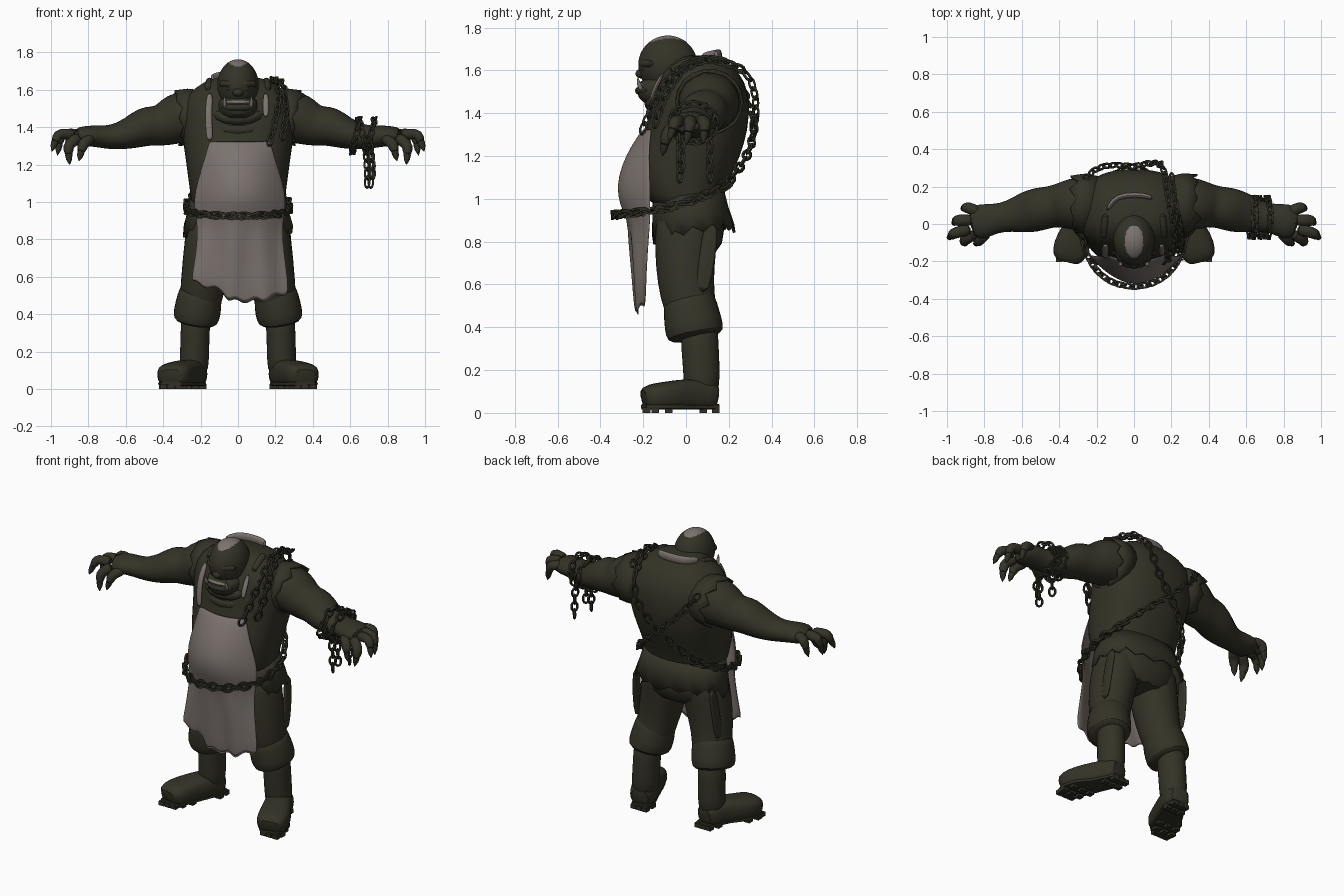
import bpy, bmesh, math, random
from mathutils import Vector

random.seed(4)
default = bpy.data.objects.get("Cube")
if default:
    bpy.data.objects.remove(default)


def material(name, colour):
    mat = bpy.data.materials.new(name)
    mat.use_nodes = True
    mat.diffuse_color = (*colour, 1)
    mat.node_tree.nodes["Principled BSDF"].inputs["Base Color"].default_value = (*colour, 1)
    return mat


OLIVE = material("dark_olive", (.034, .033, .02))
IRON = material("dark_iron", (.029, .029, .019))
CLOTH = material("grey_linen", (.2, .17, .155))


def finish(name, bm, mat, subsurf=0, thick=0, angle=50):
    bmesh.ops.recalc_face_normals(bm, faces=bm.faces)
    mesh = bpy.data.meshes.new(name)
    bm.to_mesh(mesh)
    bm.free()
    mesh.materials.append(mat)
    obj = bpy.data.objects.new(name, mesh)
    bpy.context.collection.objects.link(obj)
    if thick:
        obj.modifiers.new("thickness", "SOLIDIFY").thickness = thick
    if subsurf:
        obj.modifiers.new("smooth", "SUBSURF").levels = subsurf
        obj.modifiers["smooth"].render_levels = subsurf
    bpy.ops.object.select_all(action="DESELECT")
    obj.select_set(True)
    bpy.context.view_layer.objects.active = obj
    bpy.ops.object.shade_smooth_by_angle(angle=math.radians(angle))
    return obj


def power(value, p):
    return math.copysign(abs(value) ** (2 / p), value)


def tube(name, rings, mat=OLIVE, n=16, p=2, straight=False, jag=0, subsurf=1):
    """Loft of (x, y, z, side radius, other radius); jag leaves a torn open end."""
    bm = bmesh.new()
    centres = [Vector(r[:3]) for r in rings]
    axis = (centres[-1] - centres[0]).normalized()
    ref = Vector((0, 1, 0)) if abs(axis.z) > .75 else Vector((0, 0, 1))
    loops = []
    for i, r in enumerate(rings):
        t = axis if straight else (centres[min(i + 1, len(rings) - 1)] - centres[max(i - 1, 0)]).normalized()
        side = t.cross(ref).normalized()
        up = side.cross(t)
        loop = []
        for k in range(n):
            a = math.tau * k / n
            co = centres[i] + side * r[3] * power(math.cos(a), p) + up * r[4] * power(math.sin(a), p)
            if jag and i == len(rings) - 1:
                co += t * jag * ((k % 2) * 1.2 - .6 + random.uniform(-.6, .6))
            loop.append(bm.verts.new(co))
        loops.append(loop)
    for low, high in zip(loops, loops[1:]):
        for k in range(n):
            bm.faces.new((low[k], low[(k + 1) % n], high[(k + 1) % n], high[k]))
    if not jag:
        bm.faces.new(loops[0])
        bm.faces.new(loops[-1])
    return finish(name, bm, mat, 0 if jag else subsurf, .012 if jag else 0)


def ball(name, centre, size, mat=OLIVE, segments=16):
    bm = bmesh.new()
    bmesh.ops.create_uvsphere(bm, u_segments=segments, v_segments=segments * 3 // 4, radius=1)
    for v in bm.verts:
        v.co = Vector(centre) + v.co * Vector(size)
    return finish(name, bm, mat)


def chain(name, path, closed=False, pitch=.046):
    """Interlocked links spaced along a smoothed path."""
    pts = [Vector(q) for q in path]
    for _ in range(3):
        fine = [] if closed else [pts[0]]
        for a, b in zip(pts, pts[1:] + (pts[:1] if closed else [])):
            fine += [a.lerp(b, .25), a.lerp(b, .75)]
        pts = fine if closed else fine + [pts[-1]]
    if closed:
        pts.append(pts[0])
    bm = bmesh.new()
    travelled, due, count = 0, 0, 0
    for a, b in zip(pts, pts[1:]):
        t = (b - a).normalized()
        ref = Vector((0, 0, 1)) if abs(t.z) < .8 else Vector((1, 0, 0))
        u = t.cross(ref).normalized()
        w = t.cross(u)
        while due <= travelled + (b - a).length:
            flat, normal = (u + w, u - w) if count % 2 else (u - w, u + w)
            flat, normal = flat.normalized(), normal.normalized()
            centre = a + t * (due - travelled)
            grid = []
            for k in range(10):
                ang = math.tau * k / 10
                out = t * math.cos(ang) + flat * math.sin(ang)
                mid = centre + t * .03 * math.cos(ang) + flat * .018 * math.sin(ang)
                grid.append([bm.verts.new(mid + .0075 * d) for d in (out, normal, -out, -normal)])
            for k in range(10):
                for j in range(4):
                    m, q = (k + 1) % 10, (j + 1) % 4
                    bm.faces.new((grid[k][j], grid[m][j], grid[m][q], grid[k][q]))
            due += pitch
            count += 1
        travelled += (b - a).length
    finish(name, bm, IRON, angle=30)


# Torso with hunched back, and the torn shirt hem
torso = [(.94, 0, .25, .16), (1.0, -.01, .25, .18), (1.1, -.02, .265, .22), (1.22, .02, .28, .235),
         (1.35, .06, .3, .235), (1.48, .07, .31, .23), (1.57, .08, .28, .2), (1.64, .08, .19, .14),
         (1.67, .08, .1, .08)]
tube("torso", [(0, y, z, rx, ry) for z, y, rx, ry in torso], n=24, p=2.4, straight=True)
hem = [(1.02, .01, .255, .17), (.94, .02, .275, .18), (.845, .035, .295, .195)]
tube("shirt_hem", [(0, y, z, rx, ry) for z, y, rx, ry in hem], n=30, p=2.3, straight=True, jag=.03)
tube("hips", [(0, .01, .98, .24, .16), (0, .02, .85, .26, .17), (0, .02, .72, .2, .14)], p=2.3)

# Head, face and throat
skull = ball("skull", (0, -.085, 1.625), (.11, .138, .138), segments=72)
skull.data.materials.append(CLOTH)
for face in skull.data.polygons:
    c = face.center
    if c.z > 1.7 and (c.x / .05) ** 2 + ((c.y + .093) / .087) ** 2 < 1:
        face.material_index = 1
tube("neck", [(0, .06, 1.5, .14, .11), (0, -.02, 1.56, .1, .09), (0, -.06, 1.62, .08, .08)])
tube("jaw", [(0, -.11, 1.43, .06, .06), (0, -.13, 1.47, .1, .1), (0, -.125, 1.52, .11, .11),
             (0, -.11, 1.57, .1, .1)], p=2.4, straight=True)
tube("lower_lip", [(-.09, -.17, 1.51, .02, .018), (-.05, -.222, 1.505, .022, .02),
                   (.05, -.222, 1.505, .022, .02), (.09, -.17, 1.51, .02, .018)], n=8)
ball("teeth", (0, -.195, 1.533), (.07, .032, .014), CLOTH)
ball("nose", (0, -.21, 1.585), (.03, .026, .022))
tube("brow", [(-.1, -.15, 1.63, .02, .02), (-.05, -.2, 1.635, .022, .022), (0, -.207, 1.625, .02, .018),
              (.05, -.2, 1.635, .022, .022), (.1, -.15, 1.63, .02, .02)], n=8)
for i, z in enumerate((1.38, 1.44)):
    y = -.15 - i * .01
    tube("throat_fold", [(-.13, y + .05, z + .04, .03, .03), (-.08, y, z, .04, .035),
                         (.08, y, z, .04, .035), (.13, y + .05, z + .04, .03, .03)], n=10)

# Apron sheet: belly bulge above the belt, ragged edge below
bm = bmesh.new()
rows = [(1.33, -.2, -.165, .165), (1.25, -.255, -.175, .185), (1.16, -.3, -.175, .215), (1.06, -.325, -.17, .245),
        (.97, -.31, -.17, .25), (.91, -.275, -.17, .235), (.8, -.265, -.185, .23), (.66, -.25, -.195, .25),
        (.46, -.235, -.2, .265)]
cols = 24
sheet = []
for z, mid, edge, half in rows:
    line = []
    for k in range(cols + 1):
        s = 2 * k / cols - 1
        lift = 0
        if z < .6:
            lift = .09 * max(0, abs(s - .15) - .3) + .035 * (s < -.3) + .014 * math.sin(k * 1.3)
        ripple = .008 * math.sin(s * 9) * (z < .85)
        line.append(bm.verts.new((s * half + .01, mid + (edge - mid) * s * s + ripple, z + lift)))
    sheet.append(line)
for a, b in zip(sheet, sheet[1:]):
    for k in range(cols):
        bm.faces.new((a[k], a[k + 1], b[k + 1], b[k]))
finish("apron", bm, CLOTH, subsurf=1, thick=.01)

# Collar band of the apron at the nape, and the strap on the right of the chest
tube("nape_collar", [(-.145, .07, 1.662, .014, .022), (-.11, .13, 1.67, .014, .028), (-.06, .155, 1.672, .016, .03),
                     (.06, .155, 1.672, .016, .03), (.1, .135, 1.67, .014, .028)], mat=CLOTH, n=8)
tube("right_apron_strap", [(-.15, -.178, 1.32, .02, .008), (-.157, -.17, 1.42, .02, .008),
                           (-.157, -.155, 1.5, .02, .01), (-.15, -.105, 1.59, .018, .012)], mat=CLOTH, n=8)
tube("left_apron_strap", [(.148, -.165, 1.45, .014, .008), (.15, -.155, 1.5, .018, .01),
                          (.148, -.105, 1.59, .016, .012)], mat=CLOTH, n=8)

for s, side in ((1, "left"), (-1, "right")):
    def limb(part, rings, **options):
        return tube(side + "_" + part, [(s * r[0], *r[1:]) for r in rings], **options)

    # Shirt collar roll, tusks, eyes and ears
    limb("collar_roll", [(.16, -.08, 1.585, .022, .025), (.155, -.01, 1.635, .024, .025),
                         (.15, .06, 1.655, .022, .02)], n=8)
    limb("tusk", [(.068, -.205, 1.505, .014, .014), (.074, -.222, 1.535, .011, .011),
                  (.07, -.225, 1.57, .002, .002)], mat=CLOTH, n=8)
    ball(side + "_eye", (s * .045, -.197, 1.605), (.016, .014, .011), IRON)
    limb("ear", [(.1, -.06, 1.6, .03, .03), (.115, -.045, 1.61, .024, .03), (.12, -.03, 1.63, .004, .006)], n=8)

    # Arm, torn sleeve and clawed hand
    limb("arm", [(.16, .1, 1.45, .14, .14), (.27, .11, 1.455, .15, .145), (.34, .105, 1.445, .14, .138),
                 (.4, .098, 1.41, .12, .115), (.45, .09, 1.405, .112, .108), (.5, .082, 1.405, .118, .108),
                 (.58, .06, 1.365, .115, .085), (.67, .04, 1.345, .082, .068), (.74, .03, 1.35, .078, .06),
                 (.81, .015, 1.355, .098, .056), (.88, 0, 1.35, .085, .045)])
    limb("torn_sleeve", [(.2, .1, 1.45, .155, .15), (.27, .11, 1.455, .16, .153), (.31, .11, 1.45, .158, .152)],
         n=18, jag=.03)
    fingers = [((.83, .065, 1.365), (.895, .09, 1.36), (.92, .08, 1.255)),
               ((.86, .02, 1.365), (.95, .02, 1.36), (.965, .0, 1.25)),
               ((.87, -.025, 1.36), (.965, -.05, 1.365), (.995, -.08, 1.27)),
               ((.85, -.05, 1.35), (.91, -.09, 1.3), (.9, -.11, 1.2)),
               ((.78, -.035, 1.345), (.83, -.09, 1.31), (.85, -.11, 1.22))]
    for base, knuckle, tip in fingers:
        b, k, t = map(Vector, (base, knuckle, tip))
        nail = k.lerp(t, .55)
        limb("finger", [(*b, .034, .034), (*b.lerp(k, .6), .033, .032), (*k, .032, .031), (*nail, .025, .025)], n=10)
        limb("claw", [(*k.lerp(t, .45), .02, .02), (*nail.lerp(t, .4), .016, .016), (*t, .002, .002)],
             mat=IRON, n=8, subsurf=0)

    # Trouser leg, drooping cuff and hanging strip
    limb("trouser_leg", [(.13, .01, .95, .12, .15), (.14, 0, .82, .145, .15), (.165, -.005, .68, .135, .14),
                         (.19, .005, .55, .12, .13), (.2, .03, .46, .115, .12), (.22, .06, .37, .09, .1)])
    limb("trouser_cuff", [(.195, .01, .56, .11, .12), (.205, .02, .49, .122, .13), (.218, .035, .41, .13, .14),
                          (.228, .045, .36, .122, .138), (.23, .055, .35, .09, .1)], straight=True)
    limb("hanging_strip", [(.265, .12, .9, .012, .04), (.28, .1, .72, .012, .038),
                           (.285, .07, .55, .012, .04)], n=8, p=4)

    # Boot: shaft, turned-out foot, sole and tread
    limb("boot_shaft", [(.222, .06, .44, .085, .095), (.23, .065, .3, .078, .088), (.232, .075, .17, .08, .088),
                        (.24, .07, .06, .08, .08)])
    foot = [(.225, .155, .064), (.235, .09, .08), (.275, 0, .083), (.325, -.09, .098), (.348, -.16, .094), (.358, -.205, .07)]
    heights = (.058, .07, .074, .066, .062, .048)
    limb("boot_foot", [(x, y, .014 + h, r, h) for (x, y, r), h in zip(foot, heights)], p=3)
    limb("boot_sole", [(x, y * .96, .028, r - .012, .013) for x, y, r in foot], mat=IRON, p=4, subsurf=0)
    bm = bmesh.new()
    for x, y, r in foot[:2] + foot[3:]:
        for j in (-.6, 0, .6):
            made = bmesh.ops.create_cube(bm, size=1)["verts"]
            for v in made:
                v.co = Vector((s * (x + j * r), y * .9, .013)) + v.co * Vector((.036, .036, .026))
    finish(side + "_boot_tread", bm, IRON)

# Belt: two twined chains across the front, rising towards the back
half_belt = [(.02, -.335, .925), (.12, -.315, .928), (.22, -.235, .935), (.28, -.09, .955),
             (.275, .06, 1.0), (.2, .19, 1.07)]
for swing in (.012, -.012):
    belt = [(-x, y, z) for x, y, z in reversed(half_belt)] + half_belt
    chain("belt_chain", [(x, y, z + swing * (-1) ** i) for i, (x, y, z) in enumerate(belt)])

# Sash chain over the left shoulder, and the crossing chain on the back
chain("shoulder_chain", [(.17, -.2, 1.33), (.2, -.16, 1.43), (.22, -.1, 1.55), (.21, .02, 1.65), (.18, .16, 1.66),
                         (.16, .3, 1.58), (.13, .33, 1.45), (.05, .32, 1.32), (-.08, .29, 1.2), (-.2, .2, 1.08)])
chain("front_chain", [(.24, -.14, 1.36), (.26, -.11, 1.46), (.25, -.03, 1.6), (.22, .1, 1.66), (.2, .26, 1.61)])
chain("back_chain", [(-.25, .25, 1.52), (-.2, .3, 1.44), (-.1, .32, 1.34), (.04, .3, 1.22), (.2, .2, 1.08)])

# Left wrist chains with loose ends
for x, lean in ((.63, .02), (.67, -.03), (.71, .02)):
    chain("wrist_chain", [(x + lean * math.sin(math.tau * k / 16), .035 + .105 * math.cos(math.tau * k / 16),
                           1.355 + .09 * math.sin(math.tau * k / 16)) for k in range(16)], closed=True)
for x, y, low in ((.68, -.03, 1.07), (.71, -.02, 1.12), (.7, .11, 1.08)):
    chain("loose_chain", [(x, y, 1.29), (x + .01, y, 1.2), (x + .01, y, low + .02)])
